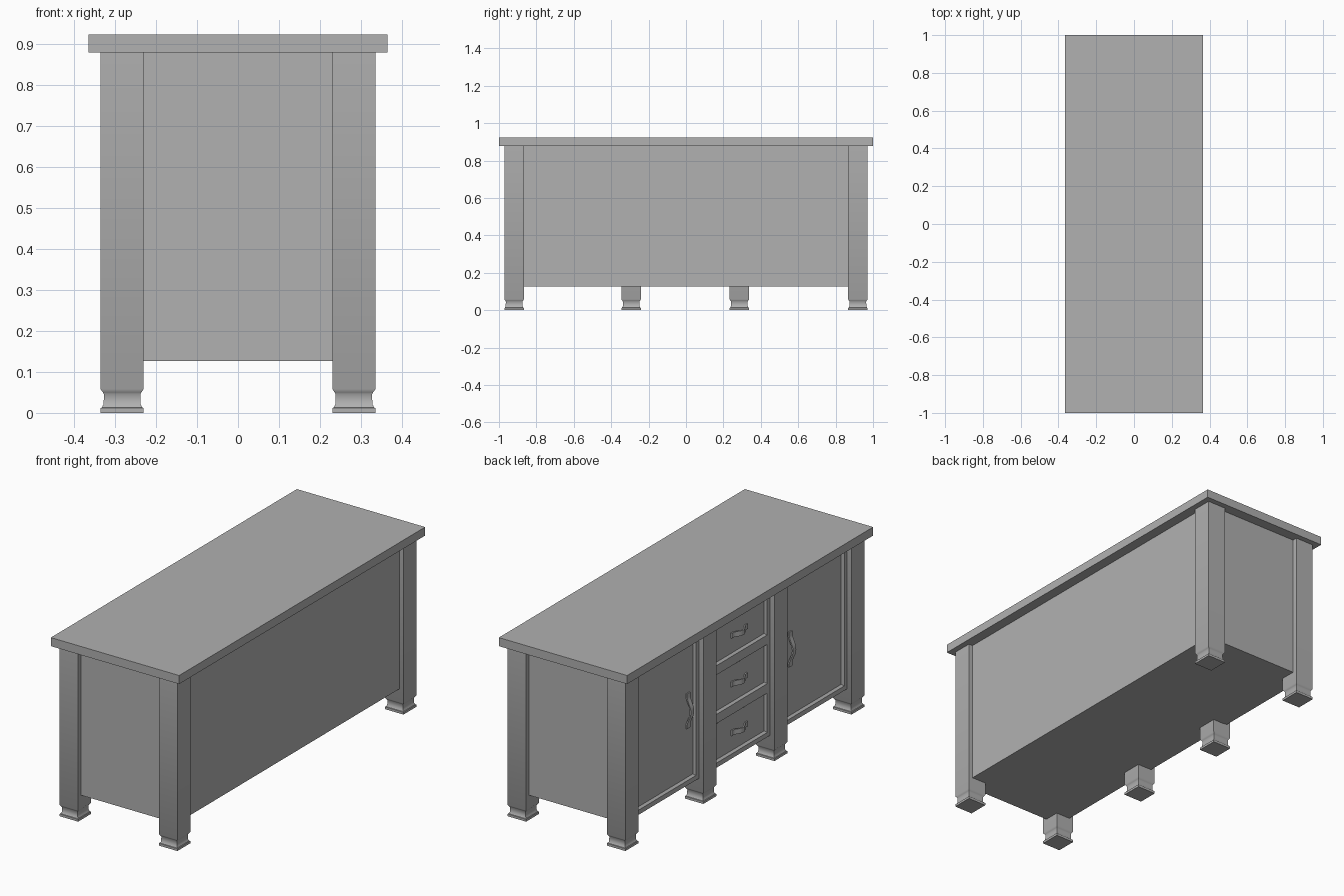
import bpy, bmesh, math

if "Cube" in bpy.data.objects:
    bpy.data.objects.remove(bpy.data.objects["Cube"])

grey = bpy.data.materials.new("grey_paint")
grey.diffuse_color = (.44, .44, .44, 1)
grey.use_nodes = True
grey.node_tree.nodes["Principled BSDF"].inputs["Base Color"].default_value = grey.diffuse_color

def make_object(name, bm, smooth=0):
    bmesh.ops.recalc_face_normals(bm, faces=bm.faces)
    mesh = bpy.data.meshes.new(name)
    bm.to_mesh(mesh)
    bm.free()
    mesh.materials.append(grey)
    ob = bpy.data.objects.new(name, mesh)
    bpy.context.collection.objects.link(ob)
    if smooth:
        bpy.context.view_layer.objects.active = ob
        ob.select_set(True)
        bpy.ops.object.shade_smooth_by_angle(angle=math.radians(smooth))
        ob.select_set(False)
    return ob

def box(name, x0, x1, y0, y1, z0, z1):
    bm = bmesh.new()
    bmesh.ops.create_cube(bm, size=1)
    for v in bm.verts:
        v.co.x = x0 + (v.co.x + .5) * (x1 - x0)
        v.co.y = y0 + (v.co.y + .5) * (y1 - y0)
        v.co.z = z0 + (v.co.z + .5) * (z1 - z0)
    return make_object(name, bm)

def skin(name, loops, smooth=0):
    """Bridge a stack of four-cornered loops and cap both ends."""
    bm = bmesh.new()
    rings = [[bm.verts.new(p) for p in loop] for loop in loops]
    for a, b in zip(rings, rings[1:]):
        for i in range(4):
            j = (i + 1) % 4
            bm.faces.new((a[i], a[j], b[j], b[i]))
    bm.faces.new(rings[0])
    bm.faces.new(rings[-1])
    return make_object(name, bm, smooth)

TOP, BOTTOM = .878, .126
LEG = .0525

# Square leg with a necked foot: (half width, height)
LEG_PROFILE = [(LEG, 0), (LEG, .012), (.049, .013), (.0475, .017), (.045, .021),
               (.0445, .046), (.047, .05), (LEG, .058), (LEG, TOP)]

def leg(name, x, y):
    skin(name, [[(x - r, y - r, z), (x + r, y - r, z), (x + r, y + r, z), (x - r, y + r, z)]
                for r, z in LEG_PROFILE], 50)

# Plain frame with a bevel down to a recessed panel: (inset from the edge, x)
PANEL_PROFILE = [(0, -.29), (0, -.311), (.024, -.311), (.033, -.3)]

def panel(name, y0, y1, z0, z1):
    skin(name, [[(x, y0 + d, z0 + d), (x, y1 - d, z0 + d), (x, y1 - d, z1 - d), (x, y0 + d, z1 - d)]
                for d, x in PANEL_PROFILE])

# Gently bowed strap handle with flat ends
def handle(name, y, z, length, upright):
    n, width, thick = 16, .026, .007
    path = [(-.5, 0)]
    path += [(-.4 + .8 * i / n, .022 * math.sin(math.pi * i / n) ** 1.5) for i in range(n + 1)]
    path += [(.5, 0)]
    loops = []
    for t, d in path:
        s = t * length
        loop = []
        for w, k in ((-1, 0), (1, 0), (1, 1), (-1, 1)):
            x = -.299 - d - k * thick
            w *= width / 2
            loop.append((x, y + w, z + s) if upright else (x, y + s, z + w))
        loops.append(loop)
    skin(name, loops, 30)

# Counter and carcass
box("counter_top", -.365, .365, -1, 1, TOP, .922)
box("carcass", -.292, .312, -.946, .946, BOTTOM, TOP)

# Corner legs, and two middle legs on the drawer side
for sy, side in ((-1, "front"), (1, "back")):
    leg(side + "_right_leg", .2825, sy * .919)
    leg(side + "_left_leg", -.2825, sy * .919)
    leg(side + "_middle_leg", -.2825, sy * .289 - .004)

# Doors either side of the drawers
for sy, side in ((-1, "front"), (1, "back")):
    a, b = sorted((sy * .34, sy * .8665))
    panel(side + "_door", a, b, BOTTOM, TOP)
    handle(side + "_door_handle", sy * .415, .502, .18, True)

# Three stacked drawers
step = (TOP - BOTTOM) / 3
for i, level in enumerate(("lower", "middle", "upper")):
    z = BOTTOM + i * step
    panel(level + "_drawer", -.24, .235, z, z + step)
    handle(level + "_drawer_handle", 0, z + step / 2, .13, False)
